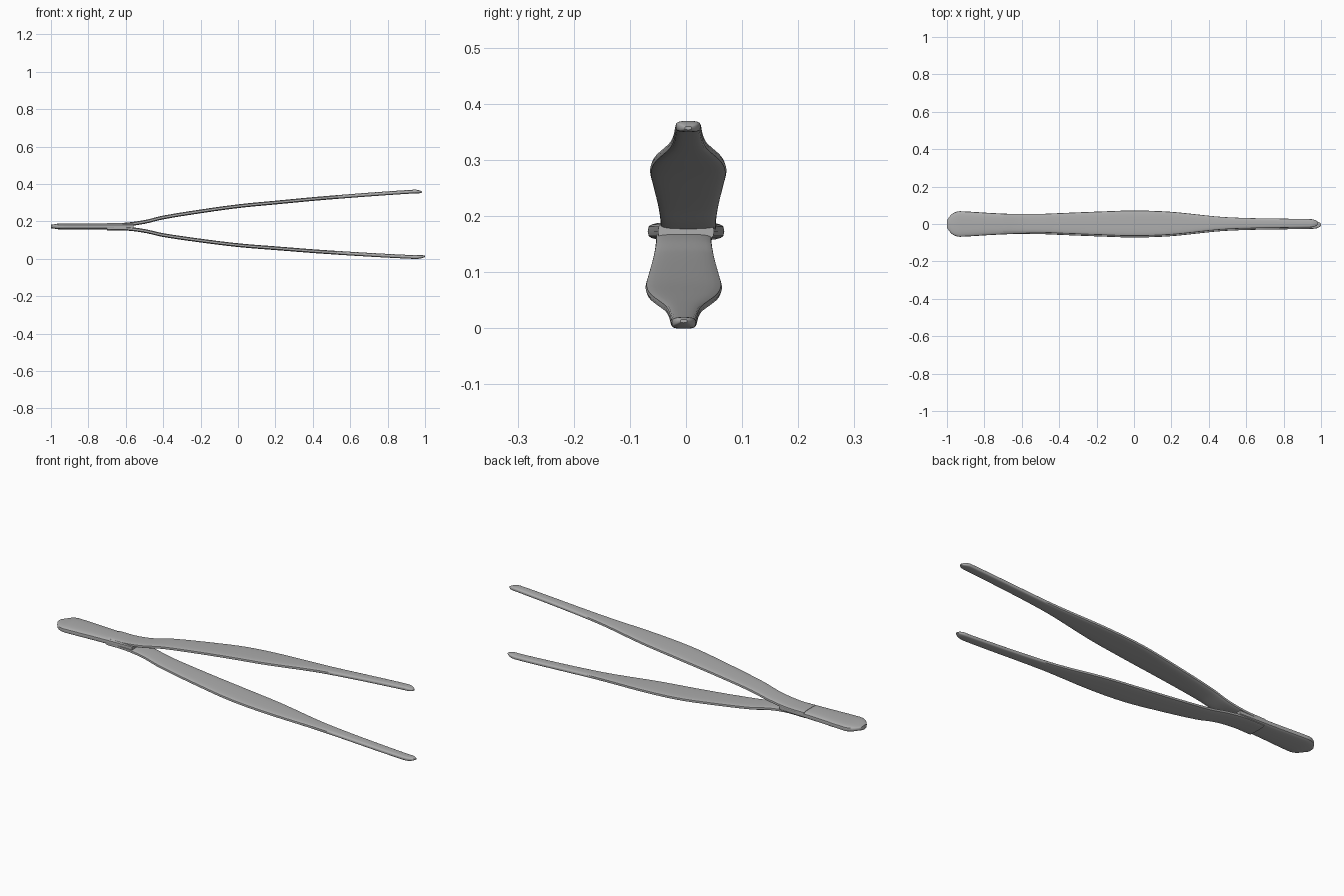
import bpy, bmesh, math
from mathutils import Vector

default_cube = bpy.data.objects.get("Cube")
if default_cube:
    bpy.data.objects.remove(default_cube)

steel = bpy.data.materials.new("brushed steel grey")
steel.use_nodes = True
steel_color = (0.42, 0.42, 0.42, 1)
steel.diffuse_color = steel_color
steel.node_tree.nodes["Principled BSDF"].inputs["Base Color"].default_value = steel_color


def smooth_path(stations, steps=8):
    """Pass a smooth curve through stations that advance along x."""
    points = [Vector(station) for station in stations]
    slopes = []
    for i in range(len(points)):
        before = points[max(i - 1, 0)]
        after = points[min(i + 1, len(points) - 1)]
        slopes.append((after - before) / (after.x - before.x))
    path = []
    for i in range(len(points) - 1):
        start, end = points[i], points[i + 1]
        length = end.x - start.x
        leave, arrive = slopes[i] * length, slopes[i + 1] * length
        bend = 3 * (end - start) - 2 * leave - arrive
        twist = 2 * (start - end) + leave + arrive
        for step in range(steps):
            t = step / steps
            path.append(start + leave * t + bend * t ** 2 + twist * t ** 3)
    path.append(points[-1])
    return path


def round_end(distance, radius):
    """Quarter-circle taper towards an end, kept slightly blunt."""
    inside = min(max(distance / radius, 0), 1)
    return max(math.sqrt(1 - (1 - inside) ** 2), 0.3)


def signed_power(value, exponent):
    return math.copysign(abs(value) ** exponent, value)


def loft_strip(name, sections, sides=24):
    """Skin flat rounded sections given as centre, half width, half thickness."""
    bm = bmesh.new()
    rings = []
    for centre, width, thickness in sections:
        ring = []
        for k in range(sides):
            angle = math.tau * k / sides
            across = width * signed_power(math.cos(angle), 0.75)
            upward = thickness * signed_power(math.sin(angle), 0.5)
            ring.append(bm.verts.new(centre + Vector((0, across, upward))))
        rings.append(ring)
    for ring, following in zip(rings, rings[1:]):
        for k in range(sides):
            bm.faces.new((ring[k - 1], ring[k], following[k], following[k - 1]))
    bm.faces.new(rings[0])
    bm.faces.new(rings[-1])
    bmesh.ops.recalc_face_normals(bm, faces=bm.faces)

    mesh = bpy.data.meshes.new(name)
    bm.to_mesh(mesh)
    bm.free()
    mesh.materials.append(steel)
    strip = bpy.data.objects.new(name, mesh)
    bpy.context.collection.objects.link(strip)
    bpy.ops.object.select_all(action='DESELECT')
    strip.select_set(True)
    bpy.context.view_layer.objects.active = strip
    bpy.ops.object.shade_smooth_by_angle(angle=math.radians(40))


def build_grip():
    # Joined grip: x and half width, with a rounded outer end
    outline = [(-1, 0.068), (-0.92, 0.068), (-0.75, 0.058), (-0.56, 0.05)]
    sections = []
    for x, width in smooth_path(outline):
        taper = round_end(x + 1, 0.07)
        sections.append((Vector((x, 0, 0.173)), width * taper,
                         0.017 * max(taper, 0.6)))
    loft_strip("grip", sections)


def build_arm(name, side, reach):
    # Sprung arm: x, half width, distance from the middle plane
    outline = [
        (-0.7, 0.05, 0.01),
        (-0.6, 0.05, 0.011),
        (-0.5, 0.05, 0.024),
        (-0.4, 0.054, 0.047),
        (-0.2, 0.062, 0.078),
        (0, 0.068, 0.104),
        (0.2, 0.061, 0.122),
        (0.5, 0.032, 0.147),
        (0.94, 0.022, 0.175),
        (reach, 0.02, 0.172),
    ]
    sections = []
    for x, width, spread in smooth_path(outline):
        taper = round_end(reach - x, 0.04)
        middle = 0.177 + 0.008 * x
        centre = Vector((x, side * 0.004, middle + side * spread))
        sections.append((centre, width * taper, 0.01 * taper))
    loft_strip(name, sections)


build_grip()
build_arm("upper_arm", 1, 0.985)
build_arm("lower_arm", -1, 1)
